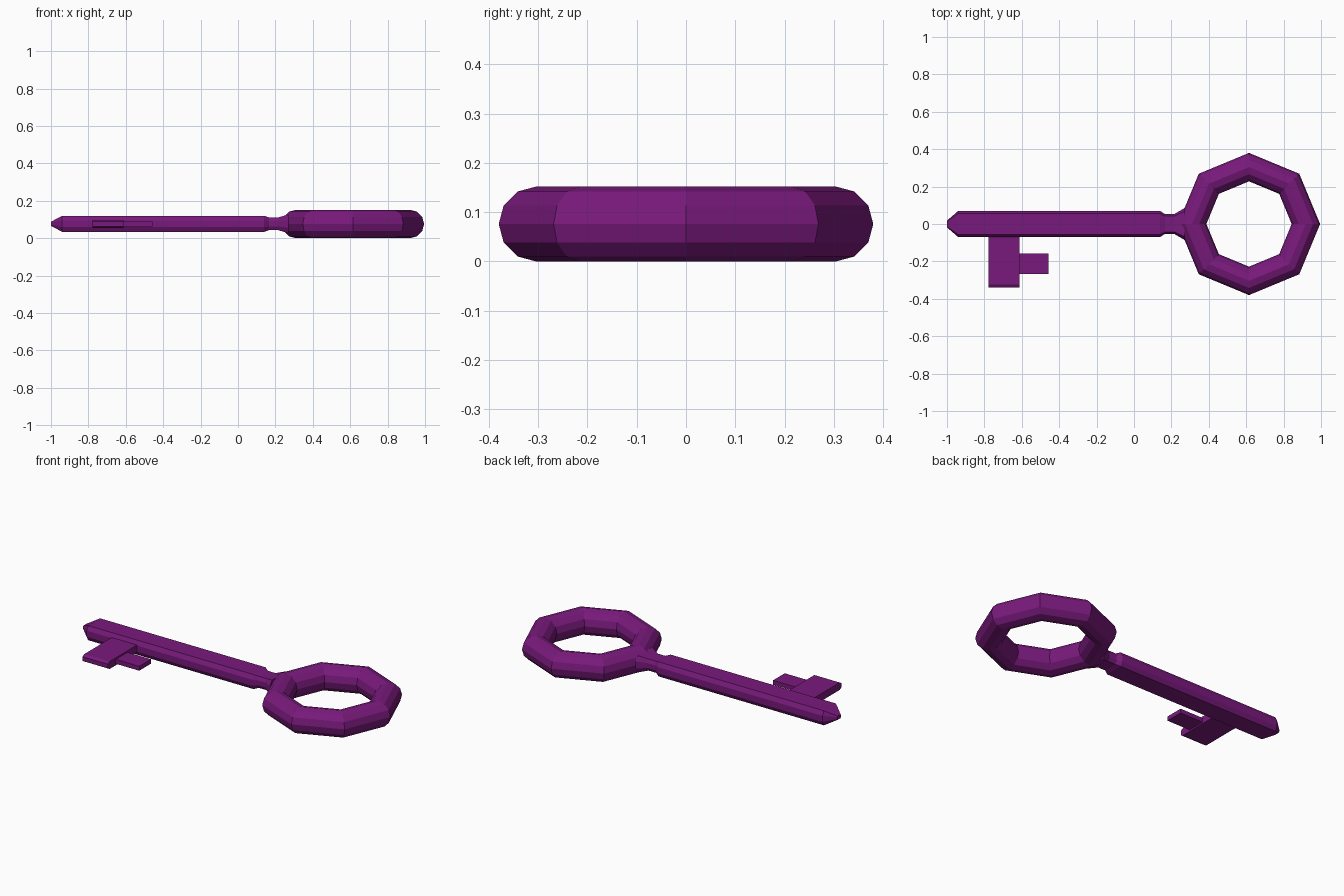
import bpy, bmesh
from math import cos, sin, pi

if "Cube" in bpy.data.objects:
    bpy.data.objects.remove(bpy.data.objects["Cube"])

Z = 0.076  # mid height of the key

mat = bpy.data.materials.new("purple")
mat.diffuse_color = (0.19, 0.01, 0.2, 1)
mat.use_nodes = True
mat.node_tree.nodes["Principled BSDF"].inputs["Base Color"].default_value = mat.diffuse_color


def finish(name, bm):
    bmesh.ops.recalc_face_normals(bm, faces=bm.faces[:])
    mesh = bpy.data.meshes.new(name)
    bm.to_mesh(mesh)
    bm.free()
    mesh.materials.append(mat)
    obj = bpy.data.objects.new(name, mesh)
    bpy.context.collection.objects.link(obj)
    return obj


def loft(name, rings, closed=False):
    """Skin a list of equal-length point loops; cap the ends unless closed."""
    bm = bmesh.new()
    loops = [[bm.verts.new(p) for p in r] for r in rings]
    n = len(loops[0])
    pairs = list(zip(loops, loops[1:]))
    if closed:
        pairs.append((loops[-1], loops[0]))
    else:
        bm.faces.new(loops[0])
        bm.faces.new(loops[-1])
    for a, b in pairs:
        for i in range(n):
            j = (i + 1) % n
            bm.faces.new((a[i], a[j], b[j], b[i]))
    return finish(name, bm)


# Bow: octagonal ring with a twelve-sided tube
R, r = 0.304, 0.076
bow = []
for k in range(8):
    a = k * pi / 4
    bow.append([((R + r * cos(t)) * cos(a) + 0.615, (R + r * cos(t)) * sin(a), Z + r * sin(t))
                for t in (i * pi / 6 for i in range(12))])
loft("bow", bow, closed=True)


# Shaft: flattened octagonal bar with tapered tip and narrow neck
def section(x, w, h):
    quarter = [(w, 0.42 * h), (0.8 * w, h)]
    pts = quarter + [(-y, z) for y, z in reversed(quarter)]
    pts += [(-y, -z) for y, z in pts]
    return [(x, y, Z + 0.001 + z) for y, z in pts]


loft("shaft", [section(*s) for s in (
    (-1.0, 0.018, 0.011), (-0.94, 0.07, 0.043), (0.14, 0.07, 0.043),
    (0.165, 0.053, 0.034), (0.215, 0.053, 0.034), (0.27, 0.085, 0.05))])


# Bit and tooth: thin plates
def plate(name, x0, x1, y0, y1, h, bevel=0.0):
    # bevel chamfers the far end at y0
    prof = [(y1, h), (y0 + bevel, h), (y0, h - bevel * 0.6),
            (y0, -h + bevel * 0.6), (y0 + bevel, -h), (y1, -h)]
    if not bevel:
        prof = [prof[0], prof[1], prof[4], prof[5]]
    loft(name, [[(x, y, Z + z) for y, z in prof] for x in (x0, x1)])


plate("bit", -0.777, -0.612, -0.34, -0.03, 0.022, 0.016)
plate("tooth", -0.63, -0.458, -0.267, -0.158, 0.013)
